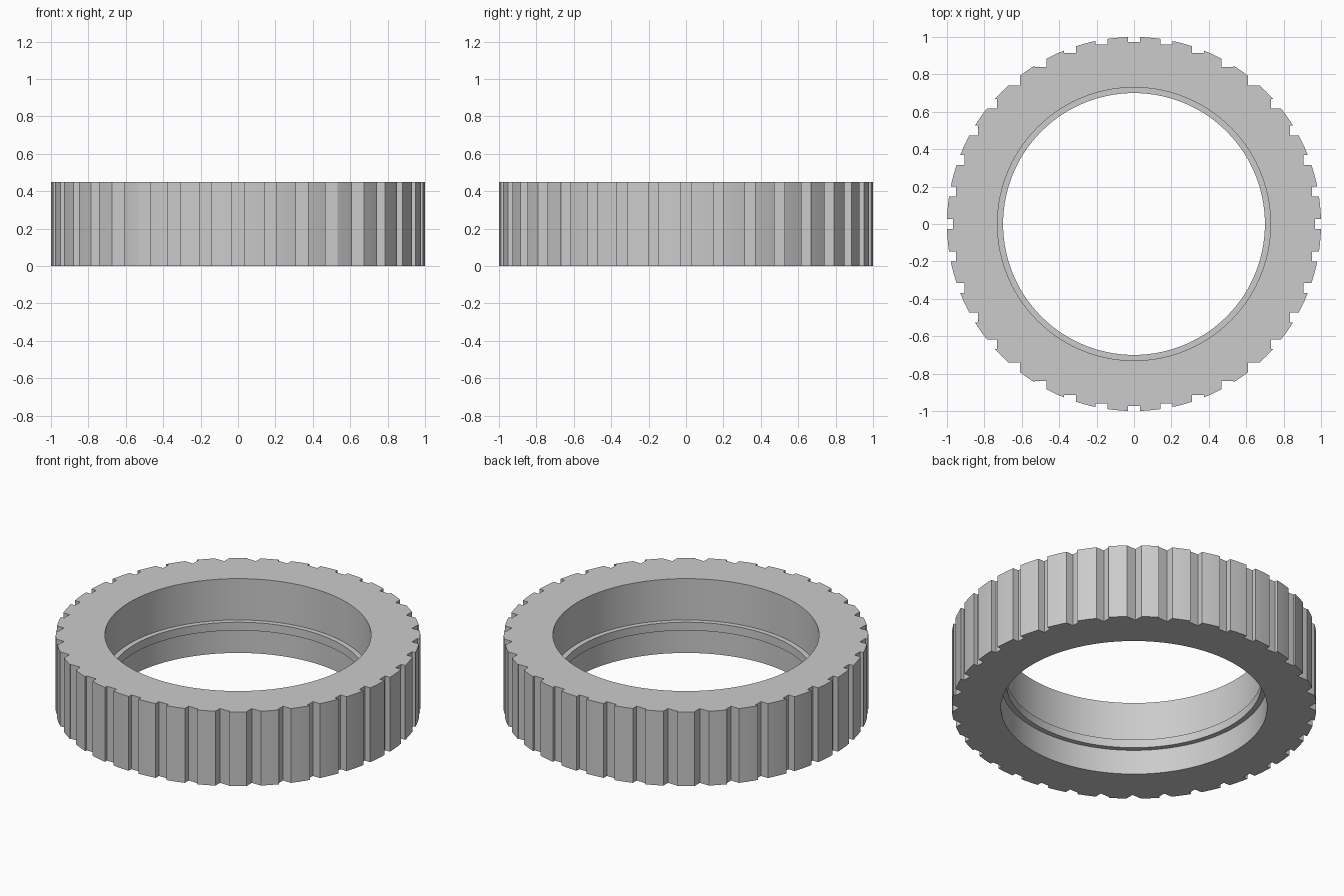
import bpy
import bmesh
import math
from mathutils import Matrix

cube = bpy.data.objects.get("Cube")
if cube:
    bpy.data.objects.remove(cube, do_unlink=True)

HEIGHT = 0.45
SEGMENTS = 120
NOTCHES = 36

grey = bpy.data.materials.new("light_grey")
grey.use_nodes = True
colour = (0.6, 0.6, 0.6, 1)
grey.diffuse_color = colour
grey.node_tree.nodes["Principled BSDF"].inputs["Base Color"].default_value = colour


def make_object(name, bm):
    bmesh.ops.recalc_face_normals(bm, faces=bm.faces)
    mesh = bpy.data.meshes.new(name)
    bm.to_mesh(mesh)
    bm.free()
    obj = bpy.data.objects.new(name, mesh)
    bpy.context.collection.objects.link(obj)
    return obj


# Ring: closed profile (radius, height) turned around z, with a lip in the bore
profile = [(1, 0), (1, HEIGHT), (0.73, HEIGHT), (0.73, 0.2),
           (0.7, 0.2), (0.7, 0.15), (0.73, 0.15), (0.73, 0)]
bm = bmesh.new()
loops = []
for i in range(SEGMENTS):
    a = math.tau * i / SEGMENTS
    loops.append([bm.verts.new((r * math.cos(a), r * math.sin(a), z))
                  for r, z in profile])
for i, loop in enumerate(loops):
    following = loops[(i + 1) % SEGMENTS]
    for j in range(len(profile)):
        k = (j + 1) % len(profile)
        bm.faces.new((loop[j], following[j], following[k], loop[k]))
ring = make_object("notched_ring", bm)
ring.data.materials.append(grey)

# Grip notches: unrotated boxes spaced around the rim
bm = bmesh.new()
for i in range(NOTCHES):
    a = math.tau * i / NOTCHES
    place = Matrix.Translation((math.cos(a), math.sin(a), HEIGHT / 2))
    size = Matrix.Diagonal((0.065, 0.052, HEIGHT * 2, 1))
    bmesh.ops.create_cube(bm, size=1, matrix=place @ size)
cutter = make_object("notch_cutter", bm)
cutter.data.materials.append(grey)
cutter.hide_render = True

# Cut the notches and keep the result as plain geometry
cut = ring.modifiers.new("notches", 'BOOLEAN')
cut.operation = 'DIFFERENCE'
cut.solver = 'EXACT'
cut.object = cutter
bpy.ops.object.select_all(action='DESELECT')
ring.select_set(True)
bpy.context.view_layer.objects.active = ring
bpy.ops.object.modifier_apply(modifier=cut.name)
bpy.data.objects.remove(cutter, do_unlink=True)

bpy.ops.object.shade_smooth_by_angle(angle=math.radians(20))
